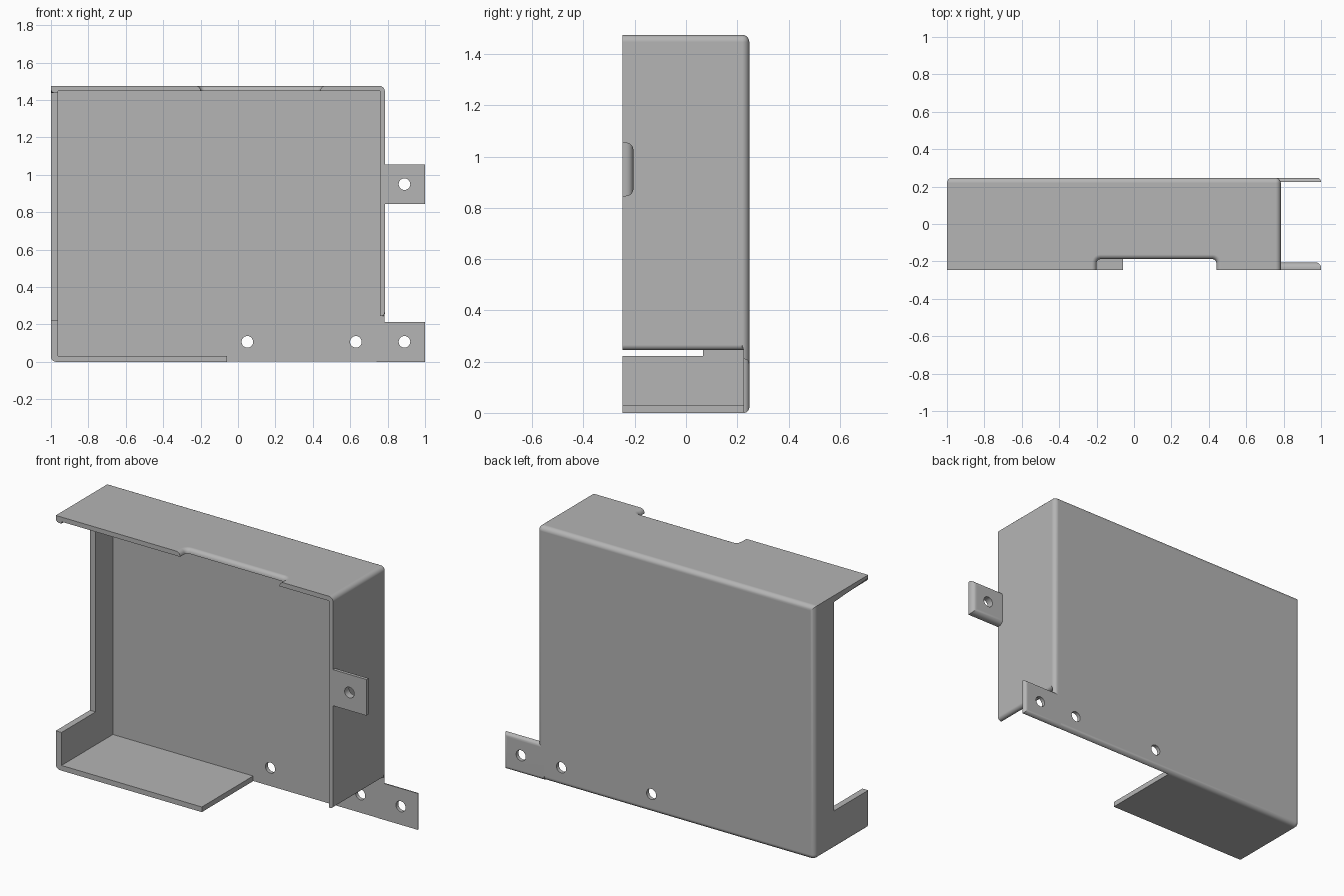
import bpy
import bmesh
from math import pi
from mathutils import Matrix, Vector

cube = bpy.data.objects.get("Cube")
if cube:
    bpy.data.objects.remove(cube, do_unlink=True)

FRONT, BACK, TOP = -0.247, 0.247, 1.475
RIGHT_WALL = 0.785
PLATE = 0.225
ROUND = 0.028

metal = bpy.data.materials.new("grey sheet metal")
metal.use_nodes = True
colour = (0.46, 0.46, 0.46, 1)
metal.diffuse_color = colour
metal.node_tree.nodes["Principled BSDF"].inputs["Base Color"].default_value = colour


def near(a, b):
    return abs(a - b) < 0.002


def round_edges(bm, rule, radius=ROUND):
    """Round every edge whose two ends both satisfy the rule."""
    edges = [e for e in bm.edges
             if all(rule(v.co) for v in e.verts)
             and len(e.link_faces) == 2 and e.calc_face_angle() > 0.5]
    if edges:
        bmesh.ops.bevel(bm, geom=edges, offset=radius, segments=5, profile=0.5,
                        affect='EDGES', clamp_overlap=False)


def finish(name, bm, helper=False):
    mesh = bpy.data.meshes.new(name)
    bm.to_mesh(mesh)
    bm.free()
    mesh.materials.append(metal)
    obj = bpy.data.objects.new(name, mesh)
    bpy.context.collection.objects.link(obj)
    if helper:
        obj.hide_render = True
        obj.display_type = 'WIRE'
    return obj


def box(low, high):
    bm = bmesh.new()
    low, high = Vector(low), Vector(high)
    size = high - low
    bmesh.ops.create_cube(bm, size=1, matrix=Matrix.Translation((low + high) / 2)
                          @ Matrix.Diagonal((*size, 1)))
    return bm


def hole(x, y, z):
    bm = bmesh.new()
    bmesh.ops.create_cone(bm, cap_ends=True, segments=32, radius1=0.031, radius2=0.031,
                          depth=0.2, matrix=Matrix.Translation((x, y, z))
                          @ Matrix.Rotation(pi / 2, 4, 'X'))
    return bm


def carve(obj, cutters):
    """Subtract all cutters, bake the result and remove the cutters."""
    helpers = [finish("cutter", bm, helper=True) for bm in cutters]
    for helper in helpers:
        mod = obj.modifiers.new("cut", 'BOOLEAN')
        mod.operation, mod.solver, mod.object = 'DIFFERENCE', 'EXACT', helper
    bpy.context.view_layer.update()
    result = obj.evaluated_get(bpy.context.evaluated_depsgraph_get())
    bm = bmesh.new()
    bm.from_mesh(result.to_mesh())
    result.to_mesh_clear()
    obj.modifiers.clear()
    for helper in helpers:
        bpy.data.objects.remove(helper, do_unlink=True)
    bmesh.ops.remove_doubles(bm, verts=bm.verts[:], dist=0.0001)
    return bm


def shade(obj):
    bpy.ops.object.select_all(action='DESELECT')
    obj.select_set(True)
    bpy.context.view_layer.objects.active = obj
    bpy.ops.object.shade_smooth_by_angle(angle=0.6)
    mod = obj.modifiers.new("even shading", 'WEIGHTED_NORMAL')
    mod.keep_sharp = True


# Folded housing: a solid block with rounded folds
bm = box((-1, FRONT, 0), (RIGHT_WALL, BACK, TOP))
round_edges(bm, lambda c: near(c.y, BACK)
            or (near(c.x, RIGHT_WALL) and near(c.z, TOP))
            or (near(c.x, -1) and near(c.z, 0)))
housing = finish("housing", bm)

# Notch in the front edge of the top flange
notch = box((-0.2, -0.4, 1.4), (0.44, -0.188, 1.6))
for x in (-0.2, 0.44):
    round_edges(notch, lambda c: near(c.x, x) and c.y > -0.3, 0.02)

bm = carve(housing, [
    box((-0.963, -0.4, 0.03), (0.759, PLATE, 1.448)),    # hollow interior
    box((-1.2, -0.4, 0.222), (-0.9, 0.066, 1.437)),      # opening in the right side
    box((-0.06, -0.5, -0.2), (0.9, PLATE, 0.245)),       # open floor and wall gap
    notch,
    hole(0.05, BACK, 0.107),
    hole(0.63, BACK, 0.107),
])

# Rounded lips on the notch, the side wall's lower edge and the top overhang
round_edges(bm, lambda c: near(c.z, TOP) and -0.21 < c.x < 0.45
            and c.y < -0.15, 0.025)
round_edges(bm, lambda c: near(c.z, 0.245) and near(c.x, RIGHT_WALL), 0.02)
round_edges(bm, lambda c: near(c.z, 1.437) and near(c.x, -1), 0.02)
bm.to_mesh(housing.data)
bm.free()
shade(housing)

# Mounting tabs with rounded rear edges and a screw hole each
for name, low, high, z in (
        ("lower_tab", (0.74, PLATE, 0), (1, BACK, 0.212), 0.107),
        ("upper_tab", (0.77, FRONT, 0.845), (1, -0.205, 1.055), 0.95)):
    bm = box(low, high)
    rear, start = high[1], low[0]
    edges = [e for e in bm.edges if all(near(v.co.y, rear) for v in e.verts)
             and not all(near(v.co.x, start) for v in e.verts)]
    bmesh.ops.bevel(bm, geom=edges, offset=0.021 if z < 0.5 else 0.03, segments=5,
                    profile=0.5, affect='EDGES')
    tab = finish(name, bm)
    bm = carve(tab, [hole(0.89, rear, z)])
    bm.to_mesh(tab.data)
    bm.free()
    shade(tab)
